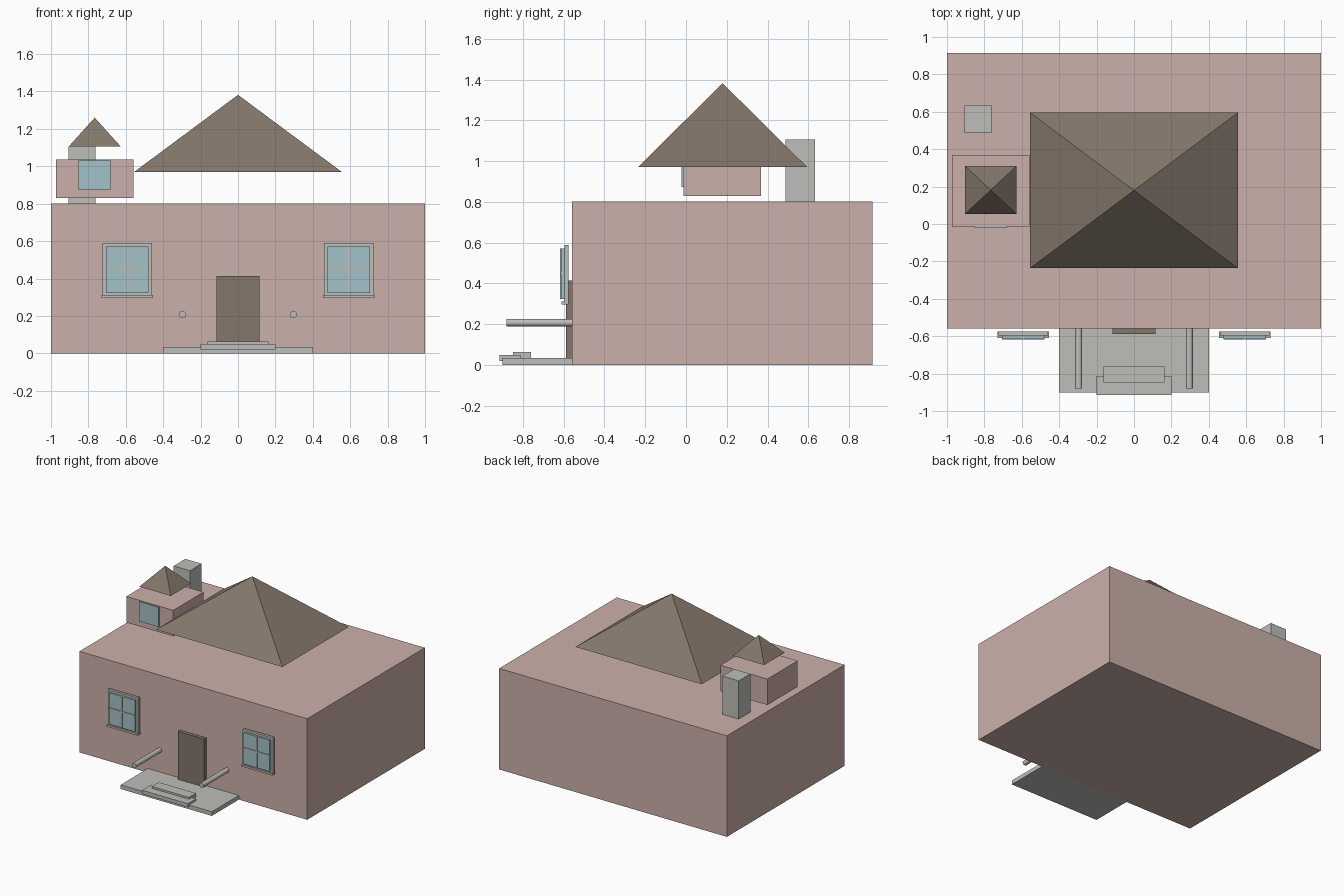
import bpy
import bmesh
from math import pi, sqrt
from mathutils import Matrix, Vector

cube = bpy.data.objects.get("Cube")
if cube:
    bpy.data.objects.remove(cube, do_unlink=True)


def material(name, rgb):
    mat = bpy.data.materials.new(name)
    mat.use_nodes = True
    color = (*rgb, 1)
    mat.diffuse_color = color
    mat.node_tree.nodes["Principled BSDF"].inputs["Base Color"].default_value = color
    return mat


PINK = material("pink plaster", (0.60, 0.435, 0.40))
BROWN = material("brown", (0.23, 0.185, 0.147))
GREY = material("grey stone", (0.515, 0.515, 0.49))
GLASS = material("blue glass", (0.37, 0.54, 0.58))


def finish(name, bm, mat):
    mesh = bpy.data.meshes.new(name)
    bm.to_mesh(mesh)
    bm.free()
    mesh.materials.append(mat)
    obj = bpy.data.objects.new(name, mesh)
    bpy.context.collection.objects.link(obj)
    return obj


def fit(bm, x, y, z):
    """Stretch a unit shape centred on the origin to the given ranges."""
    spans = (x, y, z)
    centre = Vector([(a + b) / 2 for a, b in spans])
    size = Matrix.Diagonal([b - a for a, b in spans]).to_4x4()
    bm.transform(Matrix.Translation(centre) @ size)


def box(name, mat, x, y, z):
    bm = bmesh.new()
    bmesh.ops.create_cube(bm, size=1)
    fit(bm, x, y, z)
    return finish(name, bm, mat)


def pyramid(name, mat, x, y, z):
    bm = bmesh.new()
    bmesh.ops.create_cone(bm, cap_ends=True, segments=4, radius1=sqrt(0.5),
                          radius2=0, depth=1, matrix=Matrix.Rotation(pi / 4, 4, "Z"))
    bmesh.ops.remove_doubles(bm, verts=bm.verts, dist=0.001)
    fit(bm, x, y, z)
    return finish(name, bm, mat)


def rail(name, x):
    bm = bmesh.new()
    bmesh.ops.create_cone(bm, cap_ends=True, segments=16, radius1=0.5, radius2=0.5,
                          depth=1, matrix=Matrix.Rotation(pi / 2, 4, "X"))
    r, z = 0.019, 0.207
    fit(bm, (x - r, x + r), (-0.88, -0.56), (z - r, z + r))
    obj = finish(name, bm, GREY)
    for poly in obj.data.polygons:
        poly.use_smooth = abs(poly.normal.y) < 0.5


# House and main roof
box("house_body", PINK, (-1, 1), (-0.56, 0.915), (0, 0.802))
pyramid("main_roof", BROWN, (-0.555, 0.555), (-0.236, 0.595), (0.97, 1.382))

# Rooftop room with its own small roof, window and chimney
box("roof_room", PINK, (-0.972, -0.56), (-0.013, 0.368), (0.83, 1.036))
box("roof_room_window", GLASS, (-0.853, -0.682), (-0.022, -0.01), (0.874, 1.03))
pyramid("small_roof", BROWN, (-0.904, -0.628), (0.053, 0.31), (1.107, 1.26))
box("chimney", GREY, (-0.906, -0.763), (0.487, 0.633), (0.79, 1.105))

# Door, porch and steps
box("door", BROWN, (-0.115, 0.115), (-0.588, -0.55), (0.033, 0.414))
box("porch_slab", GREY, (-0.4, 0.4), (-0.9, -0.56), (0, 0.033))
box("lower_step", GREY, (-0.2, 0.2), (-0.915, -0.812), (0.02, 0.049))
box("upper_step", GREY, (-0.163, 0.163), (-0.848, -0.761), (0.034, 0.064))

# Paired windows and handrails
for side, s in (("left", 1), ("right", -1)):
    c = 0.592 * s
    rail(f"{side}_handrail", 0.296 * s)
    box(f"{side}_window_frame", GREY, (c - 0.133, c + 0.133), (-0.597, -0.576), (0.31, 0.589))
    box(f"{side}_window_sill", GREY, (c - 0.137, c + 0.137), (-0.61, -0.576), (0.297, 0.312))
    box(f"{side}_window_glass", GLASS, (c - 0.114, c + 0.114), (-0.612, -0.597), (0.323, 0.572))
    box(f"{side}_window_upright", GREY, (c - 0.006, c + 0.006), (-0.617, -0.597), (0.323, 0.572))
    box(f"{side}_window_crossbar", GREY, (c - 0.114, c + 0.114), (-0.617, -0.597), (0.444, 0.456))
